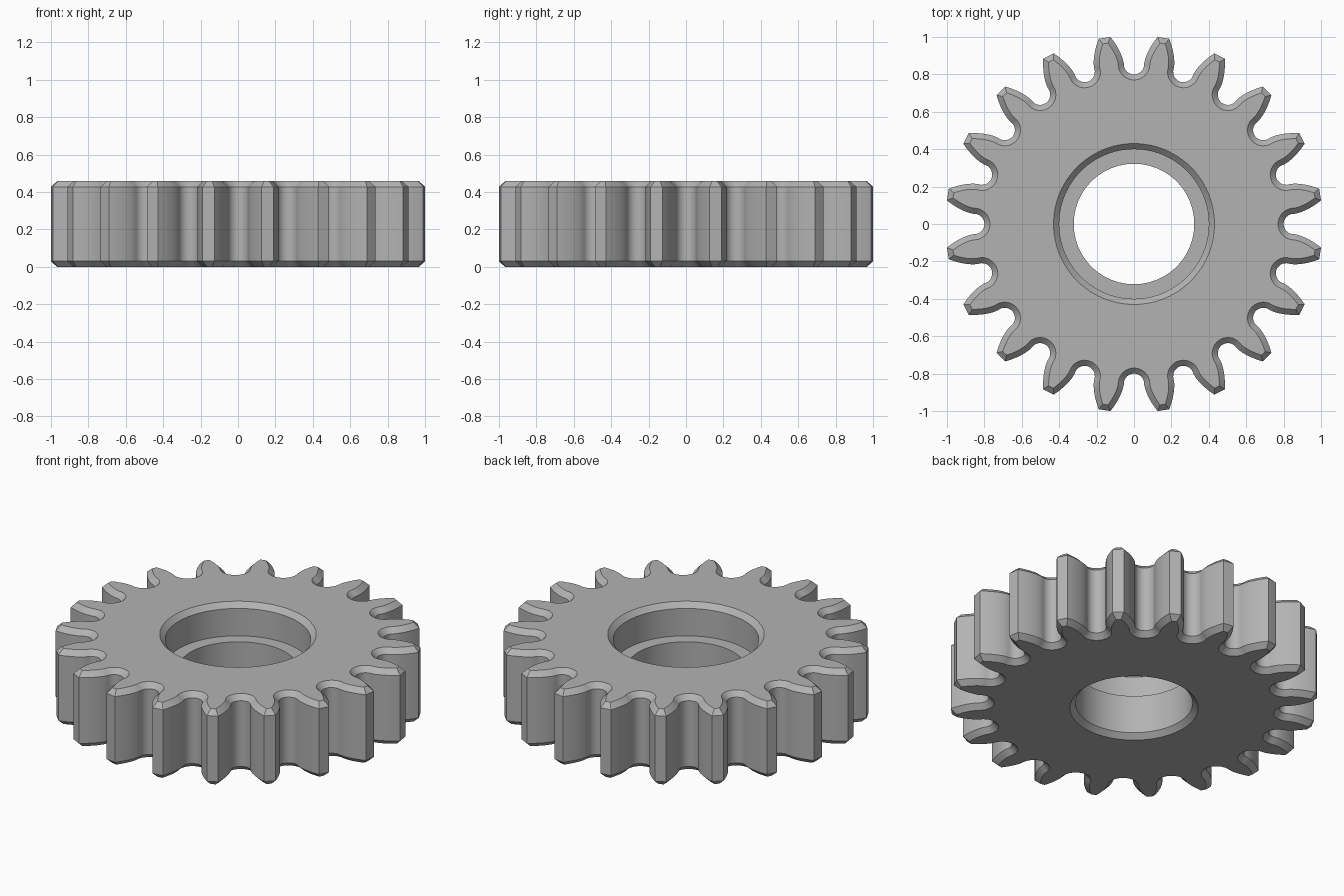
import bpy
import bmesh
from math import sin, cos, tan, acos, pi, sqrt, radians
from mathutils import Vector

cube = bpy.data.objects.get("Cube")
if cube:
    bpy.data.objects.remove(cube, do_unlink=True)

TEETH = 20
TIP, ROOT = 1.008, 0.80
HEIGHT, CHAMFER = 0.458, 0.03
BORE, COUNTERBORE, LEDGE = 0.322, 0.40, 0.262
BORE_SIDES = 96

# Material
steel = bpy.data.materials.new("light grey metal")
steel.use_nodes = True
colour = (0.45, 0.45, 0.45, 1)
steel.diffuse_color = colour
steel.node_tree.nodes["Principled BSDF"].inputs["Base Color"].default_value = colour


def involute(angle):
    return tan(angle) - angle


def half_gap():
    """Half of the space between two teeth, as (angle, radius) pairs."""
    pressure = radians(20)
    pitch = TIP * TEETH / (TEETH + 2)
    base = pitch * cos(pressure)
    gap = pi / (2 * TEETH) - involute(pressure)
    # round root, tangent to the tooth sides
    centre = ROOT / (1 - sin(gap))
    fillet = centre - ROOT
    points = []
    for i in range(9):
        t = (pi / 2 - gap) * i / 8
        p = Vector((centre - fillet * cos(t), fillet * sin(t)))
        points.append((p.y / p.x, p.length))
    # involute flank
    for i in range(9):
        r = base + (TIP - base) * i / 8
        points.append((gap + involute(acos(min(1, base / r))), r))
    return points


def gear_outline():
    half = half_gap()
    space = [(-a, r) for a, r in reversed(half[1:])] + half
    return [Vector((r * cos(a + k * 2 * pi / TEETH), r * sin(a + k * 2 * pi / TEETH)))
            for k in range(TEETH) for a, r in space]


def inset(loop, distance):
    """Offset a counter-clockwise loop inward with mitred corners."""
    result = []
    for i, p in enumerate(loop):
        before = (p - loop[i - 1]).normalized()
        after = (loop[(i + 1) % len(loop)] - p).normalized()
        n1, n2 = Vector((-before.y, before.x)), Vector((-after.y, after.x))
        result.append(p + (n1 + n2) * distance / (1 + n1.dot(n2)))
    return result


def circle(radius):
    return [Vector((radius * cos(2 * pi * i / BORE_SIDES), radius * sin(2 * pi * i / BORE_SIDES)))
            for i in range(BORE_SIDES)]


def add_wall(bm, rings):
    """Join stacked rings of equal length; return the first and last ring."""
    loops = [[bm.verts.new((p.x, p.y, z)) for p in ring] for ring, z in rings]
    for low, high in zip(loops, loops[1:]):
        for i in range(len(low)):
            bm.faces.new((low[i - 1], low[i], high[i], high[i - 1]))
    return loops[0], loops[-1]


def add_cap(bm, outer, inner):
    edges = [bm.edges.get((loop[i - 1], loop[i])) for loop in (outer, inner) for i in range(len(loop))]
    bmesh.ops.triangle_fill(bm, edges=edges, use_beauty=True, normal=(0, 0, 1))


bm = bmesh.new()

# Toothed rim with chamfered edges
outline = gear_outline()
small = inset(outline, CHAMFER)
outer_bottom, outer_top = add_wall(bm, [
    (small, 0), (outline, CHAMFER), (outline, HEIGHT - CHAMFER), (small, HEIGHT)])

# Stepped bore with chamfered mouths
inner_bottom, inner_top = add_wall(bm, [
    (circle(BORE + CHAMFER), 0), (circle(BORE), CHAMFER), (circle(BORE), LEDGE),
    (circle(COUNTERBORE), LEDGE), (circle(COUNTERBORE), HEIGHT - CHAMFER),
    (circle(COUNTERBORE + CHAMFER), HEIGHT)])

# Flat sides
add_cap(bm, outer_bottom, inner_bottom)
add_cap(bm, outer_top, inner_top)
bmesh.ops.recalc_face_normals(bm, faces=bm.faces[:])

mesh = bpy.data.meshes.new("spur_gear")
bm.to_mesh(mesh)
bm.free()
mesh.materials.append(steel)
gear = bpy.data.objects.new("spur_gear", mesh)
bpy.context.collection.objects.link(gear)

bpy.ops.object.select_all(action='DESELECT')
gear.select_set(True)
bpy.context.view_layer.objects.active = gear
bpy.ops.object.shade_smooth_by_angle(angle=radians(25))
